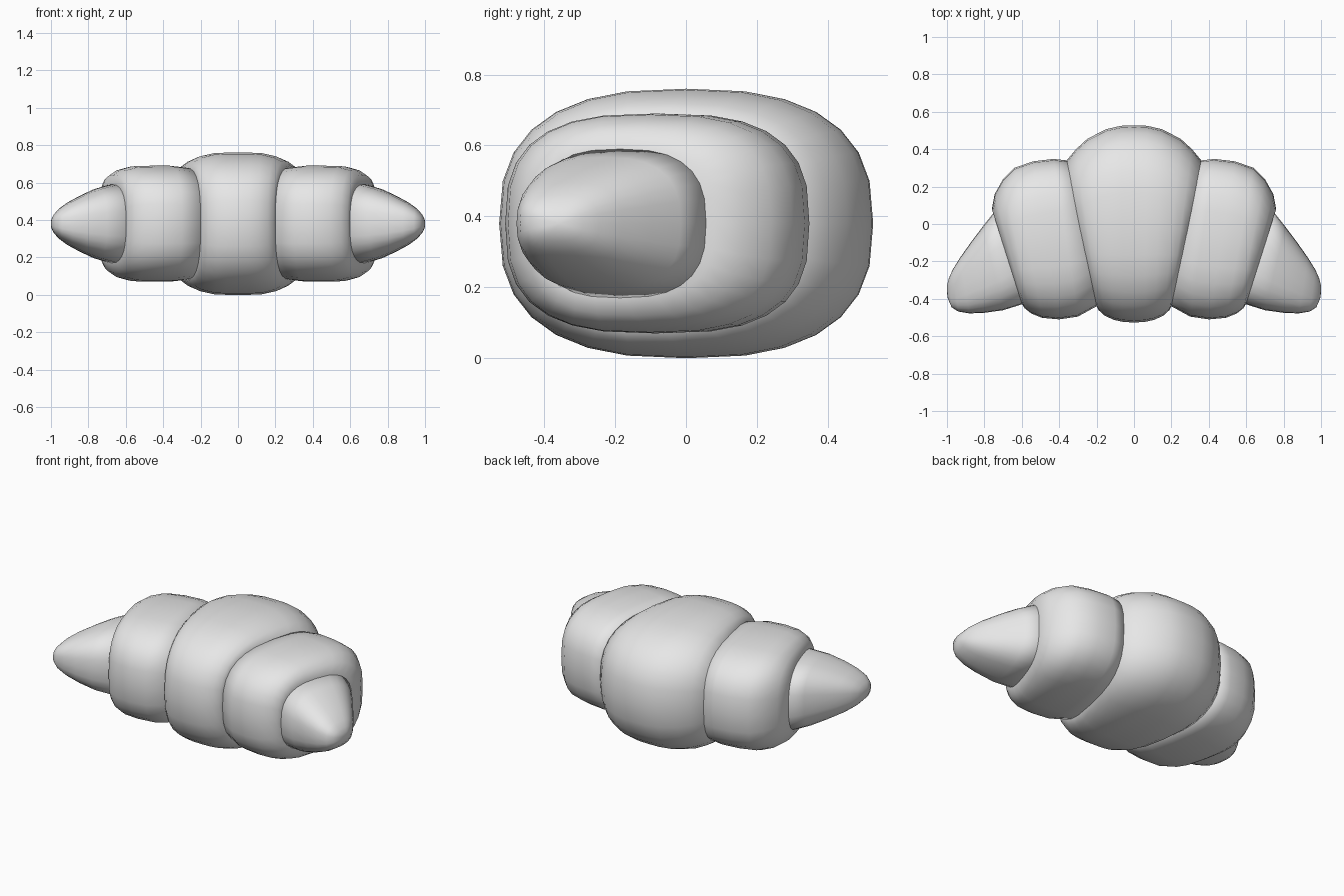
import bpy, bmesh, math

cube = bpy.data.objects.get("Cube")
if cube:
    bpy.data.objects.remove(cube, do_unlink=True)

grey = bpy.data.materials.new("plain grey")
grey.use_nodes = True
grey.diffuse_color = (0.8, 0.8, 0.8, 1)
grey.node_tree.nodes["Principled BSDF"].inputs["Base Color"].default_value = (0.8, 0.8, 0.8, 1)

MID_Z = 0.38
SIDES = 28


def power(v, e):
    return math.copysign(abs(v) ** e, v)


def loft(name, rings, roundness, side=1):
    """Skin upright rounded rings, each (front x, front y, back x, back y, half height)."""
    bm = bmesh.new()
    loops = []
    for fx, fy, bx, by, h in rings:
        loop = []
        for i in range(SIDES):
            a = math.tau * i / SIDES
            u = power(math.cos(a), 2 / roundness) / 2 + 0.5
            z = MID_Z + h * power(math.sin(a), 2 / roundness)
            loop.append(bm.verts.new((side * (fx + (bx - fx) * u), fy + (by - fy) * u, z)))
        loops.append(loop)
    for p, q in zip(loops, loops[1:]):
        for i in range(SIDES):
            j = (i + 1) % SIDES
            bm.faces.new((p[i], p[j], q[j], q[i]))
    # Close both ends
    bm.faces.new(loops[0])
    bm.faces.new(loops[-1])
    bmesh.ops.recalc_face_normals(bm, faces=bm.faces)
    for f in bm.faces:
        f.smooth = True
    mesh = bpy.data.meshes.new(name)
    bm.to_mesh(mesh)
    bm.free()
    mesh.materials.append(grey)
    obj = bpy.data.objects.new(name, mesh)
    bpy.context.collection.objects.link(obj)


# Large wedge in the middle, symmetric about x = 0
half = [
    (0.06, -0.523, 0.07, 0.525, 0.38),
    (0.11, -0.512, 0.15, 0.507, 0.377),
    (0.16, -0.488, 0.25, 0.455, 0.36),
    (0.19, -0.46, 0.31, 0.40, 0.338),
    (0.20, -0.44, 0.36, 0.34, 0.31),
    (0.21, -0.38, 0.38, 0.24, 0.24),
    (0.21, -0.25, 0.36, 0.10, 0.13),
]
mirrored = [(-fx, fy, -bx, by, h) for fx, fy, bx, by, h in reversed(half)]
loft("centre_roll", mirrored + [(0, -0.527, 0, 0.528, 0.38)] + half, 2.6)

# Medium roll beside the centre
shoulder = [
    (0.18, -0.36, 0.30, 0.25, 0.22),
    (0.20, -0.44, 0.36, 0.34, 0.30),
    (0.30, -0.495, 0.43, 0.348, 0.31),
    (0.40, -0.51, 0.54, 0.335, 0.31),
    (0.49, -0.502, 0.64, 0.30, 0.307),
    (0.55, -0.478, 0.70, 0.24, 0.29),
    (0.585, -0.45, 0.745, 0.16, 0.26),
    (0.60, -0.425, 0.76, 0.08, 0.21),
    (0.61, -0.35, 0.735, 0.0, 0.13),
]

# Tapered horn at each end
horn = [
    (0.55, -0.36, 0.68, 0.03, 0.17),
    (0.60, -0.43, 0.75, 0.06, 0.21),
    (0.70, -0.461, 0.81, -0.015, 0.187),
    (0.80, -0.475, 0.87, -0.095, 0.152),
    (0.88, -0.478, 0.93, -0.18, 0.115),
    (0.94, -0.468, 0.97, -0.245, 0.08),
    (0.975, -0.445, 0.99, -0.29, 0.05),
    (0.995, -0.40, 0.999, -0.325, 0.024),
    (1.0, -0.365, 1.0, -0.35, 0.005),
]
for label, side in (("left", 1), ("right", -1)):
    loft(label + "_shoulder_roll", shoulder, 2.8, side)
    loft(label + "_horn", horn, 2.7, side)
